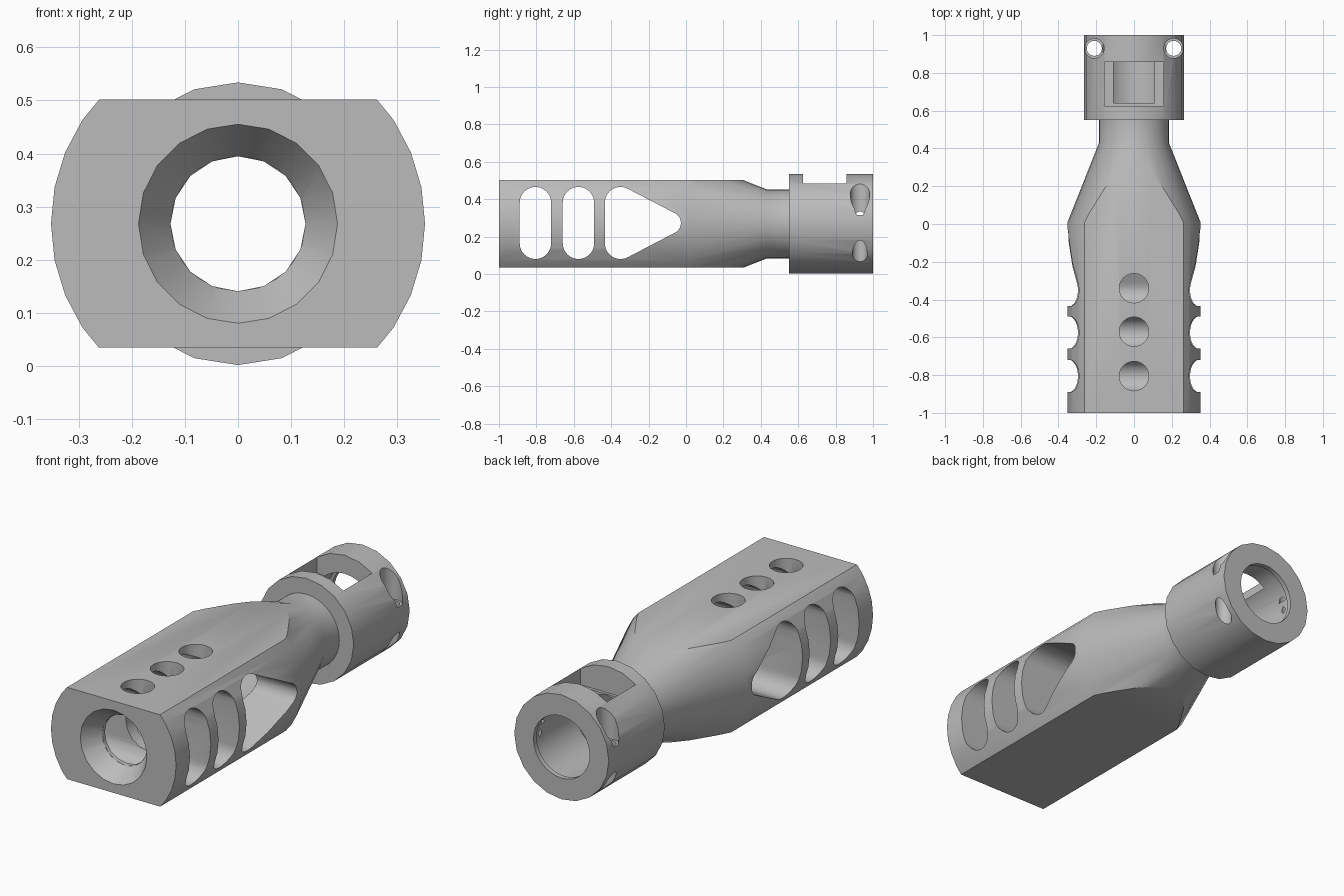
import bpy, bmesh, math
from mathutils import Vector

AXIS_Z = 0.268

old = bpy.data.objects.get("Cube")
if old:
    bpy.data.objects.remove(old, do_unlink=True)

steel = bpy.data.materials.new("matte grey steel")
steel.use_nodes = True
grey = (0.5, 0.5, 0.5, 1)
steel.diffuse_color = grey
steel.node_tree.nodes["Principled BSDF"].inputs["Base Color"].default_value = grey


def finish(name, bm):
    bmesh.ops.recalc_face_normals(bm, faces=bm.faces[:])
    mesh = bpy.data.meshes.new(name)
    bm.to_mesh(mesh)
    bm.free()
    mesh.materials.append(steel)
    obj = bpy.data.objects.new(name, mesh)
    bpy.context.collection.objects.link(obj)
    return obj


def lathe(name, profile, sides):
    """Closed solid turned around the long axis from (y, radius) points."""
    bm = bmesh.new()
    rings = []
    for y, r in profile:
        angles = [2 * math.pi * i / sides for i in range(sides)]
        rings.append([bm.verts.new((r * math.cos(a), y, AXIS_Z + r * math.sin(a)))
                      for a in angles])
    for a, b in zip(rings, rings[1:]):
        for i in range(sides):
            j = (i + 1) % sides
            bm.faces.new((a[i], a[j], b[j], b[i]))
    bm.faces.new(rings[0])
    bm.faces.new(rings[-1])
    return finish(name, bm)


def box(name, low, high):
    low, high = Vector(low), Vector(high)
    bm = bmesh.new()
    bmesh.ops.create_cube(bm, size=1)
    bmesh.ops.scale(bm, vec=high - low, verts=bm.verts)
    bmesh.ops.translate(bm, vec=(low + high) / 2, verts=bm.verts)
    return finish(name, bm)


def drill(name, x, y, radius, z0, z1, sides=24):
    """Vertical round cutter."""
    bm = bmesh.new()
    bmesh.ops.create_cone(bm, cap_ends=True, segments=sides, radius1=radius,
                          radius2=radius, depth=z1 - z0)
    bmesh.ops.translate(bm, vec=(x, y, (z0 + z1) / 2), verts=bm.verts)
    return finish(name, bm)


def side_slot(name, circles):
    """Sideways cutter whose outline wraps around (y, z, radius) circles."""
    bm = bmesh.new()
    for cy, cz, r in circles:
        for i in range(24):
            a = 2 * math.pi * i / 24
            for x in (-0.5, 0.5):
                bm.verts.new((x, cy + r * math.cos(a), cz + r * math.sin(a)))
    hull = bmesh.ops.convex_hull(bm, input=bm.verts[:])
    loose = {v for v in hull["geom_interior"] + hull["geom_unused"]
             if isinstance(v, bmesh.types.BMVert)}
    bmesh.ops.delete(bm, geom=list(loose), context="VERTS")
    bmesh.ops.dissolve_limit(bm, angle_limit=0.01, verts=bm.verts[:], edges=bm.edges[:])
    return finish(name, bm)


def carve(obj, cutter, operation="DIFFERENCE"):
    mod = obj.modifiers.new("carve", "BOOLEAN")
    mod.operation = operation
    mod.solver = "EXACT"
    mod.object = cutter
    bpy.context.view_layer.objects.active = obj
    bpy.ops.object.modifier_apply(modifier=mod.name)
    bpy.data.objects.remove(cutter, do_unlink=True)


# Tapered body with flats on top and bottom
body = lathe("vented_body", [(-1, 0.352), (0.01, 0.352), (0.43, 0.185), (0.55, 0.185)], 32)
carve(body, box("flats", (-1, -2, 0.035), (1, 2, 0.502)), "INTERSECT")
carve(body, lathe("bore", [(-1.1, 0.127), (0.7, 0.127)], 16))
carve(body, lathe("muzzle_countersink", [(-1.01, 0.194), (-0.91, 0.127), (-0.9, 0.1)], 20))

# Side vents: two rounded slots and one tapered one
for y in (-0.805, -0.575):
    carve(body, side_slot("slot", [(y, 0.164, 0.084), (y, 0.382, 0.084)]))
carve(body, side_slot("tapered_slot", [(-0.35, 0.164, 0.084), (-0.35, 0.382, 0.084),
                                       (-0.085, 0.273, 0.058)]))

# Top vents reach down into the bore
for y in (-0.805, -0.57, -0.34):
    carve(body, drill("top_vent", 0, y, 0.078, 0.27, 0.6))

# Clamp collar with stepped bore
collar = lathe("clamp_collar", [(0.55, 0.266), (1, 0.266)], 20)
carve(collar, lathe("front_bore", [(0.5, 0.127), (0.7, 0.127)], 16))
carve(collar, lathe("rear_bore", [(0.64, 0.172), (0.97, 0.172), (0.975, 0.158), (1.1, 0.158)], 32))

# Window in the collar top
carve(collar, box("window", (-0.155, 0.625, 0.4), (0.155, 0.857, 0.7)))

# Clamp screw holes, wide above and below
for x in (-0.21, 0.21):
    carve(collar, drill("screw_head_hole", x, 0.93, 0.052, 0.315, 0.6))
    carve(collar, drill("screw_hole", x, 0.93, 0.04, -0.1, 0.4))

for obj in (body, collar):
    bpy.ops.object.select_all(action="DESELECT")
    obj.select_set(True)
    bpy.context.view_layer.objects.active = obj
    bpy.ops.object.shade_smooth_by_angle(angle=math.radians(30))
